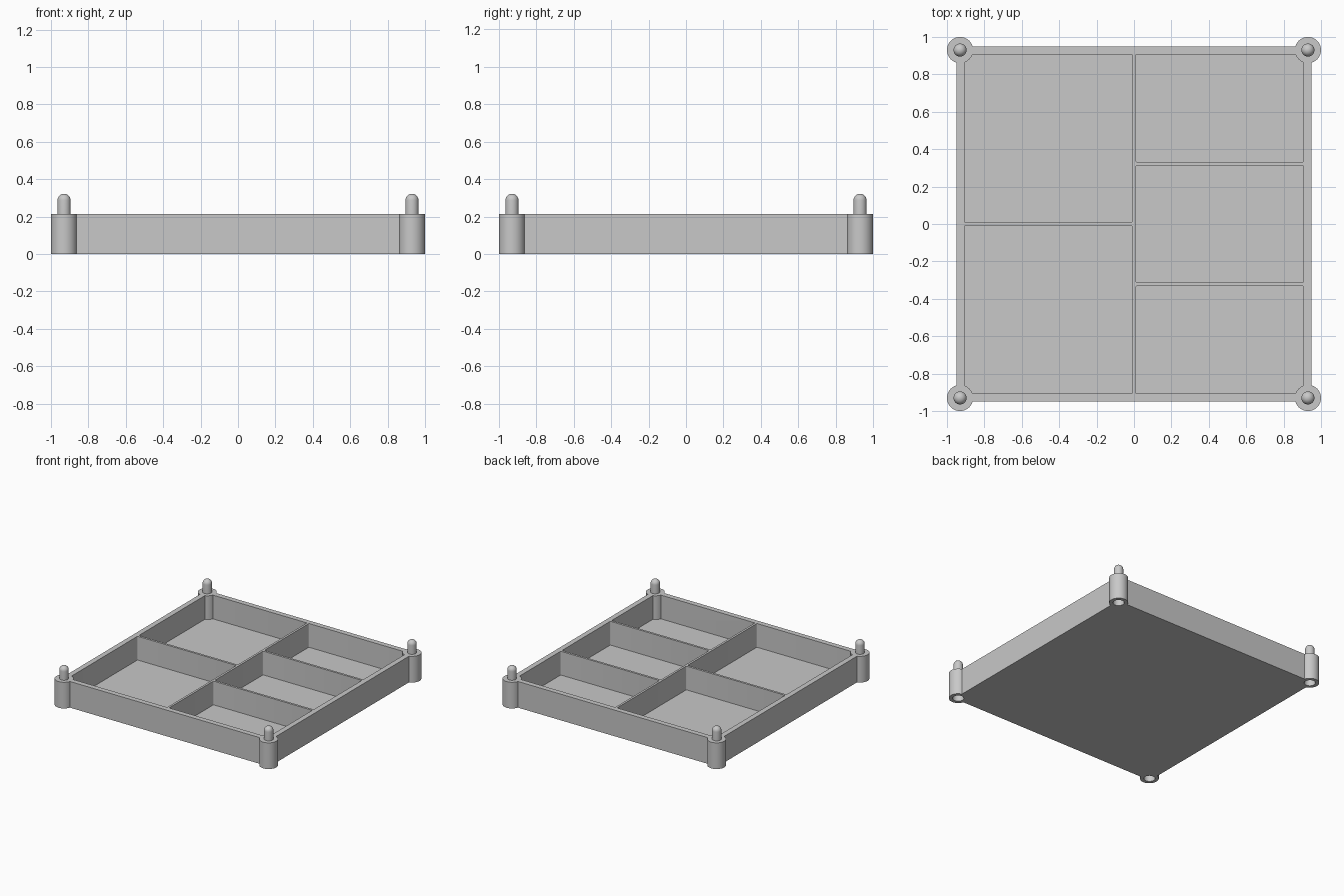
import bpy
import bmesh
import math
from mathutils import Matrix

cube = bpy.data.objects.get("Cube")
if cube:
    bpy.data.objects.remove(cube, do_unlink=True)

HEIGHT = 0.215      # top of walls, dividers and posts
FLOOR = 0.02        # floor thickness
OUTER = 0.95        # half width of the tray
INNER = 0.907       # half width inside the walls
HALF_DIV = 0.009    # half thickness of a divider
SPLIT = 0.322       # offset of the two dividers on the left side
POST = 0.93         # post centre
POST_R, PEG_R, SOCKET_R = 0.07, 0.035, 0.042
CORNERS = [(sx * POST, sy * POST) for sx in (-1, 1) for sy in (-1, 1)]

grey = bpy.data.materials.new("plain grey")
grey.use_nodes = True
colour = (0.58, 0.58, 0.58, 1)
grey.diffuse_color = colour
grey.node_tree.nodes["Principled BSDF"].inputs["Base Color"].default_value = colour


def make_object(name, bm):
    bmesh.ops.recalc_face_normals(bm, faces=bm.faces)
    mesh = bpy.data.meshes.new(name)
    bm.to_mesh(mesh)
    bm.free()
    mesh.materials.append(grey)
    obj = bpy.data.objects.new(name, mesh)
    bpy.context.collection.objects.link(obj)
    return obj


def box(name, x0, x1, y0, y1, z0, z1, radius=0):
    """Box between limits, with optionally rounded upright edges."""
    bm = bmesh.new()
    place = Matrix.Translation(((x0 + x1) / 2, (y0 + y1) / 2, (z0 + z1) / 2))
    size = Matrix.Diagonal((x1 - x0, y1 - y0, z1 - z0, 1))
    bmesh.ops.create_cube(bm, size=1, matrix=place @ size)
    if radius:
        upright = [e for e in bm.edges
                   if abs(e.verts[0].co.z - e.verts[1].co.z) > 0.01]
        bmesh.ops.bevel(bm, geom=upright, offset=radius, segments=4,
                        profile=0.5, affect='EDGES')
    return make_object(name, bm)


def cylinder(name, x, y, radius, z0, z1):
    bm = bmesh.new()
    bmesh.ops.create_cone(bm, cap_ends=True, segments=48, radius1=radius,
                          radius2=radius, depth=z1 - z0,
                          matrix=Matrix.Translation((x, y, (z0 + z1) / 2)))
    return make_object(name, bm)


def combine(target, tool, operation):
    """Apply a boolean and discard the tool object."""
    mod = target.modifiers.new("cut", 'BOOLEAN')
    mod.operation, mod.solver, mod.object = operation, 'EXACT', tool
    bpy.context.view_layer.objects.active = target
    bpy.ops.object.modifier_apply(modifier=mod.name)
    bpy.data.objects.remove(tool, do_unlink=True)


def smooth(obj):
    bpy.ops.object.select_all(action='DESELECT')
    obj.select_set(True)
    bpy.context.view_layer.objects.active = obj
    bpy.ops.object.shade_smooth_by_angle(angle=math.radians(30))


# Tray block with compartments hollowed out, leaving walls and dividers
tray = box("tray", -OUTER, OUTER, -OUTER, OUTER, 0, HEIGHT)
columns = [
    (-INNER, -HALF_DIV, [0]),
    (HALF_DIV, INNER, [-SPLIT, SPLIT]),
]
for x0, x1, dividers in columns:
    starts = [-INNER] + [d + HALF_DIV for d in dividers]
    ends = [d - HALF_DIV for d in dividers] + [INNER]
    for y0, y1 in zip(starts, ends):
        pocket = box("pocket", x0, x1, y0, y1, FLOOR, HEIGHT + 0.1, 0.008)
        combine(tray, pocket, 'DIFFERENCE')

# Round corner posts, each with a socket underneath for stacking
for x, y in CORNERS:
    combine(tray, cylinder("post", x, y, POST_R, 0, HEIGHT), 'UNION')
    combine(tray, cylinder("socket", x, y, SOCKET_R, -0.1, 0.12), 'DIFFERENCE')
smooth(tray)

# Domed pegs: a profile spun about each post axis
PEG_TOP = 0.322
for x, y in CORNERS:
    profile = [(0, HEIGHT - 0.02), (PEG_R, HEIGHT - 0.02)]
    for i in range(9):
        a = math.pi / 2 * i / 8
        profile.append((PEG_R * math.cos(a), PEG_TOP - PEG_R * (1 - math.sin(a))))
    bm = bmesh.new()
    verts = [bm.verts.new((x + r, y, z)) for r, z in profile]
    edges = [bm.edges.new(pair) for pair in zip(verts, verts[1:])]
    bmesh.ops.spin(bm, geom=verts + edges, cent=(x, y, 0), axis=(0, 0, 1),
                   angle=math.tau, steps=32)
    bmesh.ops.remove_doubles(bm, verts=bm.verts, dist=0.0005)
    side = ("back" if y > 0 else "front") + ("_left" if x > 0 else "_right")
    smooth(make_object(side + "_peg", bm))
